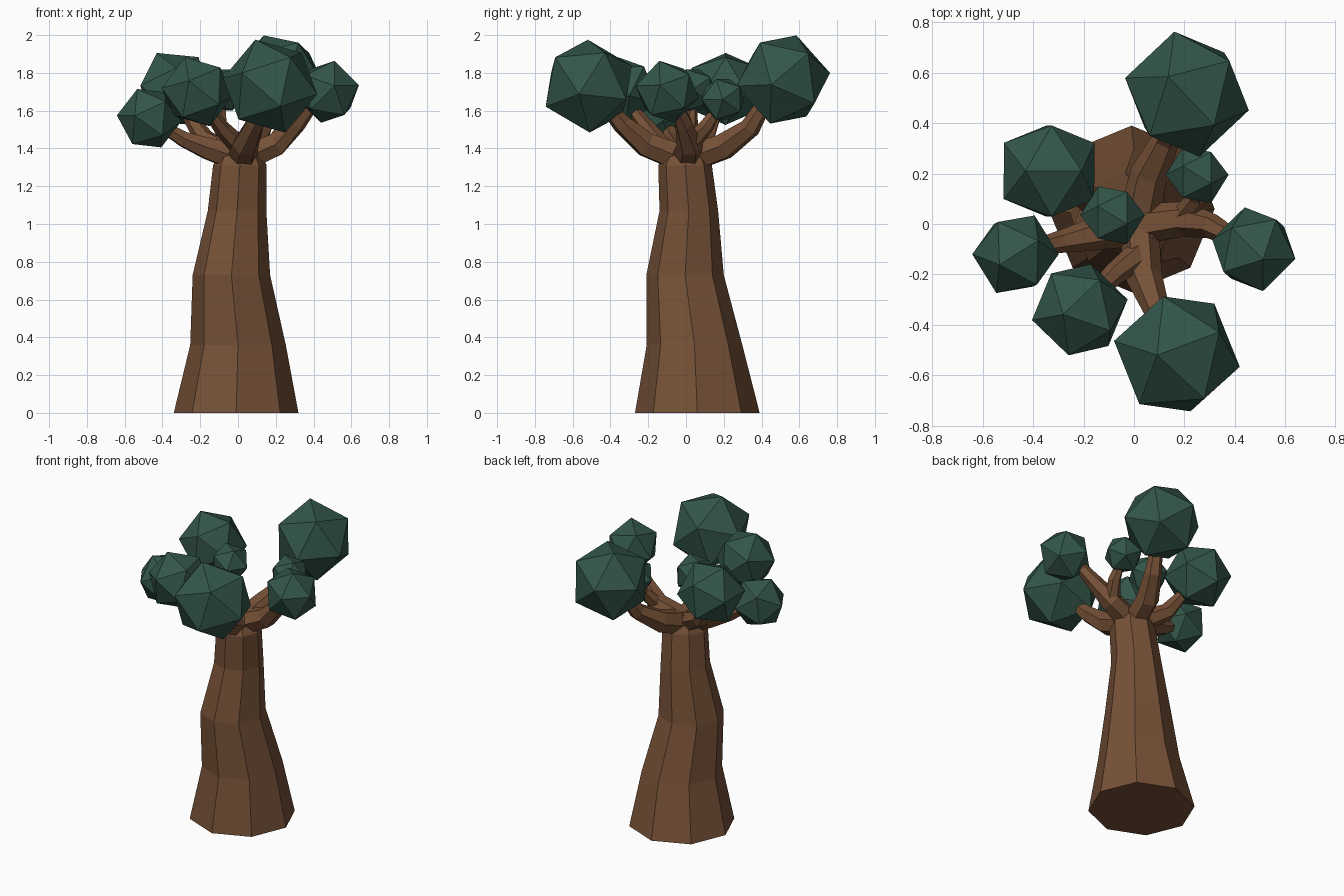
import bpy, bmesh, math
from mathutils import Vector, Matrix

if "Cube" in bpy.data.objects:
    bpy.data.objects.remove(bpy.data.objects["Cube"])


def material(name, rgb):
    m = bpy.data.materials.new(name)
    m.diffuse_color = (*rgb, 1)
    m.use_nodes = True
    m.node_tree.nodes["Principled BSDF"].inputs["Base Color"].default_value = m.diffuse_color
    return m


BARK = material("bark", (0.18, 0.082, 0.038))
LEAF = material("leaf", (0.033, 0.092, 0.067))


def finish(bm, name, mat):
    bmesh.ops.recalc_face_normals(bm, faces=bm.faces)
    me = bpy.data.meshes.new(name)
    bm.to_mesh(me)
    bm.free()
    me.materials.append(mat)
    ob = bpy.data.objects.new(name, me)
    bpy.context.collection.objects.link(ob)
    return ob


def loft(name, path, sides, upright=False):
    """Faceted tapered tube through (x, y, z, radius) stations."""
    bm = bmesh.new()
    pts = [Vector(p[:3]) for p in path]
    rings = []
    for i, p in enumerate(path):
        if upright:
            u, v = Vector((1, 0, 0)), Vector((0, 1, 0))
        else:
            t = (pts[min(i + 1, len(pts) - 1)] - pts[max(i - 1, 0)]).normalized()
            ref = Vector((0, 0, 1)) if abs(t.z) < 0.95 else Vector((1, 0, 0))
            u = t.cross(ref).normalized()
            v = u.cross(t)
        ring = []
        for k in range(sides):
            a = math.tau * k / sides
            ring.append(bm.verts.new(pts[i] + p[3] * (math.cos(a) * u + math.sin(a) * v)))
        rings.append(ring)
    for a, b in zip(rings, rings[1:]):
        for k in range(sides):
            n = (k + 1) % sides
            bm.faces.new((a[k], a[n], b[n], b[k]))
    bm.faces.new(rings[0][::-1])
    bm.faces.new(rings[-1])
    return finish(bm, name, BARK)


def clump(name, centre, radius, d1, d2):
    """Icosahedron with one corner along d1 and a neighbouring corner towards d2."""
    z = Vector(d1).normalized()
    d2 = Vector(d2)
    x = -(d2 - z * d2.dot(z)).normalized()
    y = z.cross(x)
    rot = Matrix((x, y, z)).transposed().to_4x4()
    bm = bmesh.new()
    bmesh.ops.create_icosphere(bm, subdivisions=1, radius=radius,
                               matrix=Matrix.Translation(centre) @ rot)
    return finish(bm, name, LEAF)


# Trunk: leaning octagonal column with a narrow crown hub
loft("trunk", [(-0.01, 0.06, 0, 0.33), (0.0, 0.045, 0.36, 0.253),
               (-0.035, -0.005, 0.73, 0.205), (-0.005, 0.015, 1.07, 0.155),
               (0.01, -0.005, 1.31, 0.142), (0.01, 0.0, 1.42, 0.085)], 8, upright=True)

# Branches: each runs from the hub or a larger branch into a leaf clump
branches = {
    "front_branch": [(0.02, -0.03, 1.35, 0.08), (0.04, -0.21, 1.42, 0.072),
                     (0.09, -0.34, 1.53, 0.052), (0.14, -0.45, 1.66, 0.035)],
    "back_branch": [(0.02, 0.03, 1.35, 0.08), (0.06, 0.2, 1.41, 0.075),
                    (0.13, 0.34, 1.51, 0.055), (0.18, 0.44, 1.68, 0.035)],
    "right_branch": [(0.03, 0, 1.35, 0.08), (0.2, 0.02, 1.42, 0.07),
                     (0.31, -0.01, 1.53, 0.05), (0.42, -0.07, 1.67, 0.032)],
    "left_branch": [(0.0, -0.01, 1.35, 0.08), (-0.16, -0.04, 1.4, 0.065),
                    (-0.29, -0.07, 1.45, 0.045), (-0.42, -0.1, 1.53, 0.03)],
    "back_left_branch": [(-0.04, 0.02, 1.37, 0.07), (-0.18, 0.1, 1.45, 0.055),
                         (-0.29, 0.17, 1.62, 0.03)],
    "front_left_branch": [(0.02, -0.12, 1.4, 0.055), (-0.08, -0.2, 1.5, 0.045),
                          (-0.18, -0.3, 1.63, 0.028)],
    "back_right_twig": [(0.2, 0.03, 1.43, 0.05), (0.25, 0.11, 1.52, 0.04),
                        (0.25, 0.18, 1.63, 0.025)],
    "inner_twig": [(-0.06, 0.01, 1.38, 0.055), (-0.09, 0.03, 1.5, 0.035),
                   (-0.085, 0.035, 1.66, 0.022)],
}
for name, path in branches.items():
    loft(name, path, 6)

# Leaf clumps: centre, radius and two corner directions
clumps = {
    "back_leaves": ((0.21, 0.515, 1.765), 0.255, (-0.075, 0.07, 0.235), (-0.237, -0.075, 0.06)),
    "front_leaves": ((0.17, -0.515, 1.73), 0.258, (-0.08, -0.005, 0.25), (-0.236, -0.09, 0.043)),
    "back_left_leaves": ((-0.337, 0.21, 1.715), 0.212, (0.607, 0, 0.795), (-0.3, 0.526, 0.795)),
    "left_leaves": ((-0.47, -0.12, 1.56), 0.172, (-0.17, 0, 0.015), (-0.075, 0.154, 0)),
    "front_left_leaves": ((-0.215, -0.34, 1.70), 0.195, (0.186, 0.04, -0.02), (0.058, 0.185, 0.05)),
    "right_leaves": ((0.475, -0.1, 1.70), 0.173, (0.165, -0.038, 0.035), (0.113, 0.129, 0)),
    "back_right_leaves": ((0.25, 0.195, 1.66), 0.125, (0.118, 0, 0), (0.05, 0.1, 0)),
    "inner_leaves": ((-0.085, 0.035, 1.71), 0.128, (0.125, 0, 0), (0.06, 0.11, 0)),
}
for name, args in clumps.items():
    clump(name, *args)
